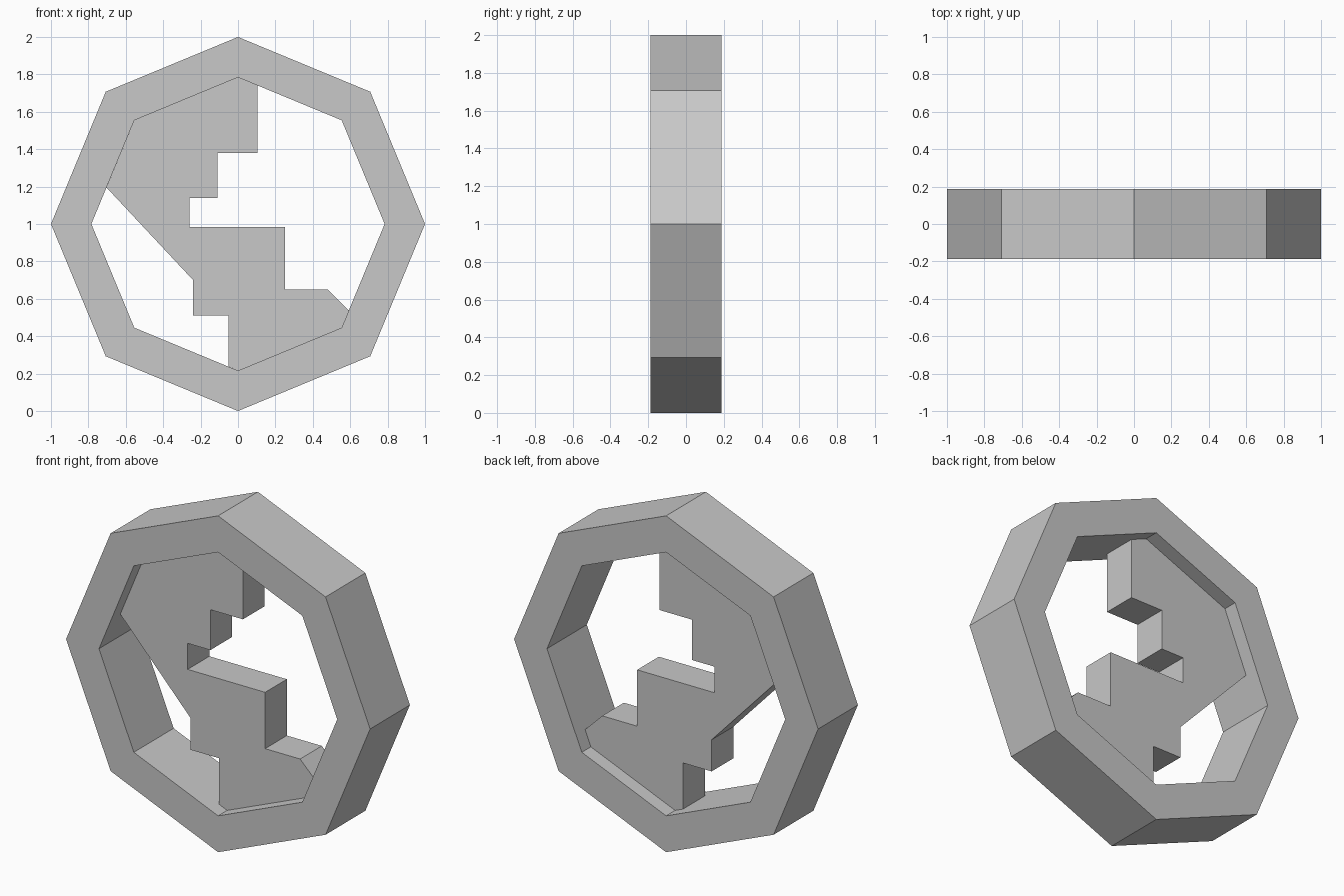
import bpy
import bmesh
from math import sin, cos, pi

cube = bpy.data.objects.get("Cube")
if cube:
    bpy.data.objects.remove(cube, do_unlink=True)

OUTER, INNER, SIDES = 1.0, 0.784, 8
RING_HALF, PLATE_HALF = 0.187, 0.102

grey = bpy.data.materials.new("plain grey")
grey.use_nodes = True
GREY = (0.58, 0.58, 0.58, 1)
grey.diffuse_color = GREY
grey.node_tree.nodes["Principled BSDF"].inputs["Base Color"].default_value = GREY


def corner(radius, i):
    """Corner of the octagon in (x, z), counted from the top."""
    a = 2 * pi * i / SIDES
    return radius * sin(a), 1 + radius * cos(a)


def extrude_faces(name, outlines, half):
    """Extrude flat (x, z) faces symmetrically along y."""
    bm = bmesh.new()
    for outline in outlines:
        bm.faces.new([bm.verts.new((x, -half, z)) for x, z in outline])
    bmesh.ops.remove_doubles(bm, verts=bm.verts[:], dist=1e-4)
    result = bmesh.ops.extrude_face_region(bm, geom=bm.faces[:], use_keep_orig=True)
    moved = [v for v in result["geom"] if isinstance(v, bmesh.types.BMVert)]
    bmesh.ops.translate(bm, verts=moved, vec=(0, 2 * half, 0))
    bmesh.ops.recalc_face_normals(bm, faces=bm.faces[:])
    mesh = bpy.data.meshes.new(name)
    bm.to_mesh(mesh)
    bm.free()
    mesh.materials.append(grey)
    obj = bpy.data.objects.new(name, mesh)
    bpy.context.collection.objects.link(obj)
    return obj


# Octagonal rim
segments = [[corner(OUTER, i), corner(OUTER, i + 1),
             corner(INNER, i + 1), corner(INNER, i)] for i in range(SIDES)]
extrude_faces("octagon_rim", segments, RING_HALF)

# Stepped plate spanning the opening
stepped = [
    corner(INNER, 0), (0.104, 1.741), (0.104, 1.38), (-0.11, 1.38),
    (-0.11, 1.14), (-0.26, 1.14), (-0.26, 0.985), (0.25, 0.985),
    (0.25, 0.65), (0.48, 0.65), (0.593, 0.538), corner(INNER, 3),
    corner(INNER, 4), (-0.052, 0.238), (-0.052, 0.512), (-0.24, 0.512),
    (-0.24, 0.70), (-0.703, 1.195), corner(INNER, 7),
]
extrude_faces("stepped_plate", [stepped], PLATE_HALF)
